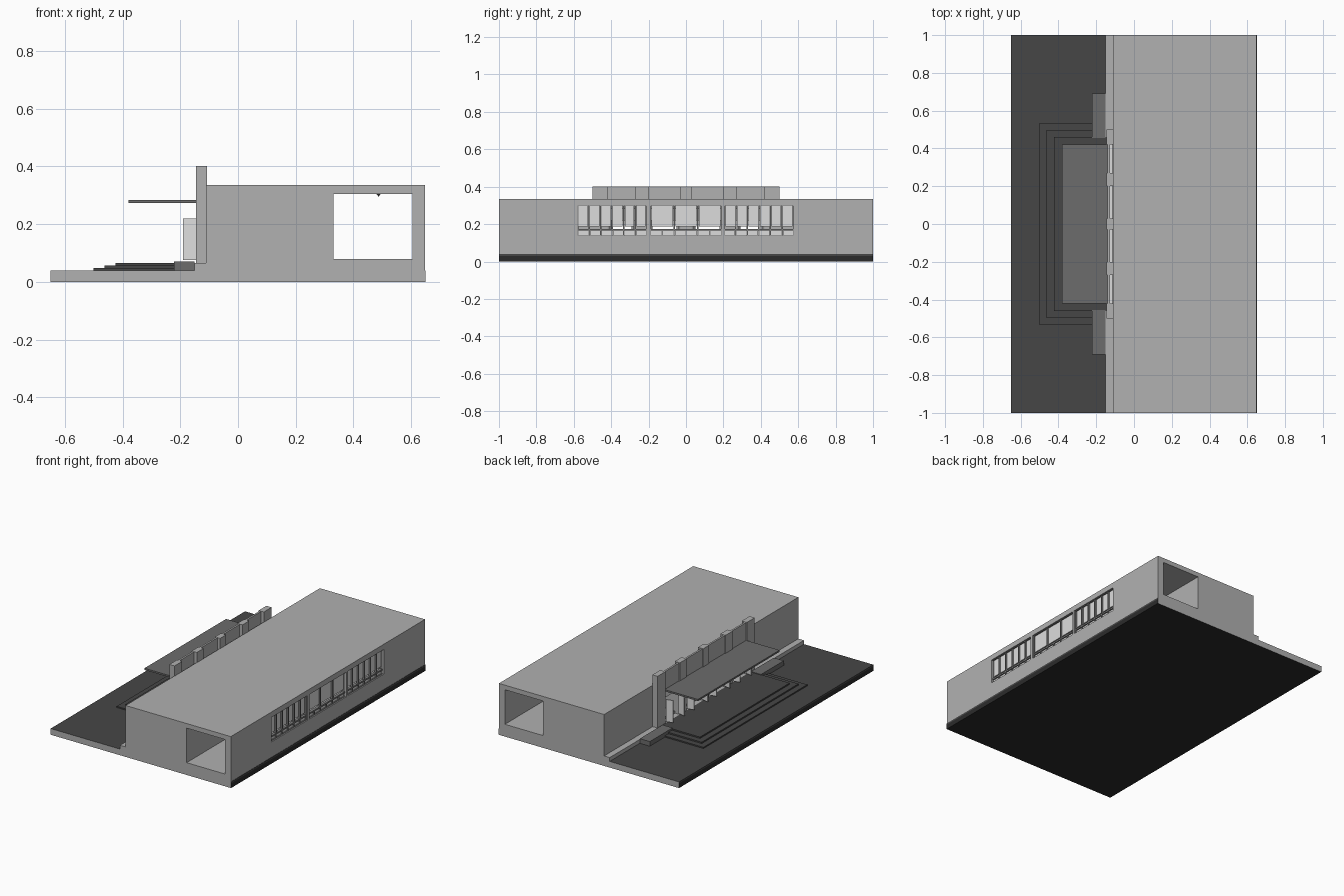
import bpy, math
from mathutils import Vector

if "Cube" in bpy.data.objects:
    bpy.data.objects.remove(bpy.data.objects["Cube"])


def material(name, *rgb):
    m = bpy.data.materials.new(name)
    m.use_nodes = True
    m.diffuse_color = (*rgb, 1)
    m.node_tree.nodes["Principled BSDF"].inputs["Base Color"].default_value = (*rgb, 1)
    return m


WALL = material("concrete grey", .44, .44, .44)
LIGHT = material("pale panel", .72, .72, .72)
TAN = material("tan floor", .72, .57, .43)
DARK = material("dark grey", .15, .15, .15)
PAVE = material("paving charcoal", .062, .062, .062)
BASE = material("foundation black", .024, .024, .024)
FRAME = material("window frame grey", .22, .22, .22)


def box(name, x, y, z, mat=WALL, turn=0):
    """Box from (low, high) ranges, optionally turned about its own upright axis."""
    bpy.ops.mesh.primitive_cube_add(size=1, location=[sum(r) / 2 for r in (x, y, z)])
    ob = bpy.context.object
    ob.name = name
    size = Vector([r[1] - r[0] for r in (x, y, z)])
    for v in ob.data.vertices:
        v.co = v.co * size
    ob.rotation_euler.z = turn
    ob.data.materials.append(mat)
    return ob


def cut(ob, cutters):
    """Subtract the cutters and bake the result into the mesh."""
    for c in cutters:
        c.hide_render = True
        mod = ob.modifiers.new("opening", "BOOLEAN")
        mod.operation, mod.solver, mod.object = "DIFFERENCE", "EXACT", c
    bpy.context.view_layer.update()
    graph = bpy.context.evaluated_depsgraph_get()
    mesh = bpy.data.meshes.new_from_object(ob.evaluated_get(graph))
    ob.modifiers.clear()
    ob.data = mesh
    for c in cutters:
        bpy.data.objects.remove(c)


BAYS = [(-.42, -.27), (-.2, -.03), (.03, .2), (.27, .42)]
WINDOWS = [(-.58, -.21, 6), (-.19, .19, 3), (.205, .575, 6)]

# Ground slabs, with end faces in wall grey
for name, z, mat in (("foundation", (0, .03), BASE), ("terrace", (.03, .04), PAVE)):
    slab = box(name, (-.65, .65), (-1, 1), z, mat)
    slab.data.materials.append(WALL)
    for p in slab.data.polygons:
        p.material_index = int(abs(p.normal.y) > .5)

# Main hall with passage, entrance bays and window openings
hall = box("hall", (-.11, .648), (-1, 1), (.04, .335))
cutters = [box("passage_cutter", (.33, .605), (-1.1, 1.1), (.08, .305))]
cutters += [box("bay_cutter", (-.2, .4), b, (.08, .28)) for b in BAYS]
cutters += [box("window_cutter", (.55, .7), (a, b), (.14, .3)) for a, b, n in WINDOWS]
cut(hall, cutters)
hall.data.materials.clear()
for m in (WALL, LIGHT, TAN):
    hall.data.materials.append(m)
for p in hall.data.polygons:
    p.material_index = 0
    if p.normal.z > .5 and abs(p.center.z - .08) < .01:
        p.material_index = 2
    elif p.normal.x > .5 and abs(p.center.x - .33) < .01:
        p.material_index = 1

# Ledge along the foot of the entrance wall
box("wall_ledge", (-.15, -.11), (-1, 1), (.04, .065))

# Three broad entrance steps
for i in range(3):
    half = .535 - .037 * i
    box("entrance_step", (-.5 + .038 * i, -.145), (-half, half), (.04, .048 + .009 * i), PAVE)

# Pillars between the entrance bays
edges = [-.5] + [v for b in BAYS for v in b] + [.5]
for a, b in zip(edges[::2], edges[1::2]):
    box("pillar", (-.145, -.108), (a, b), (.06, .402))

# Fascia, transom and open door leaves in every bay
for a, b in BAYS:
    box("fascia", (-.14, -.128), (a, b), (.27, .4))
    box("transom", (-.128, -.115), (a, b), (.22, .3), LIGHT)
    for y, side in ((a + .012, 1), (b - .012, -1)):
        box("door_leaf", (-.19, -.145), (y - .004, y + .004), (.076, .22), LIGHT,
            side * math.radians(-12))

# Canopy over the steps
box("canopy", (-.38, -.14), (-.42, .42), (.273, .284), DARK)

# Low planters flanking the steps
for s in (-1, 1):
    y = sorted((s * .455, s * .69))
    box("planter", (-.222, -.15), y, (.04, .07), DARK)

# Framed windows: tall panes above, short panes below, an open slot between
for a, b, n in WINDOWS:
    x = (.622, .64)
    for z in ((.136, .143), (.163, .173), (.298, .305)):
        box("window_rail", x, (a, b), z, FRAME)
    for y in (a, b):
        box("window_jamb", x, (y - .004, y + .004), (.136, .305), FRAME)
    step = (b - a) / n
    for i in range(n):
        lo, hi = a + i * step, a + (i + 1) * step
        box("upper_pane", (.626, .632), (lo + .006, hi - .006), (.186, .298), LIGHT)
        if i:
            box("mullion", x, (lo - .004, lo + .004), (.173, .298), FRAME)
    low = (b - a) / 6
    for i in range(6):
        lo = a + i * low
        box("lower_pane", (.626, .632), (lo + .004, lo + low - .004), (.143, .163), LIGHT)
        if i:
            box("lower_mullion", x, (lo - .003, lo + .003), (.143, .163), FRAME)

# Small ceiling lamp in the passage
bpy.ops.mesh.primitive_cone_add(vertices=8, radius1=.008, depth=.01,
                                location=(.487, 0, .3), rotation=(math.pi, 0, 0))
bpy.context.object.name = "ceiling_lamp"
bpy.context.object.data.materials.append(DARK)
